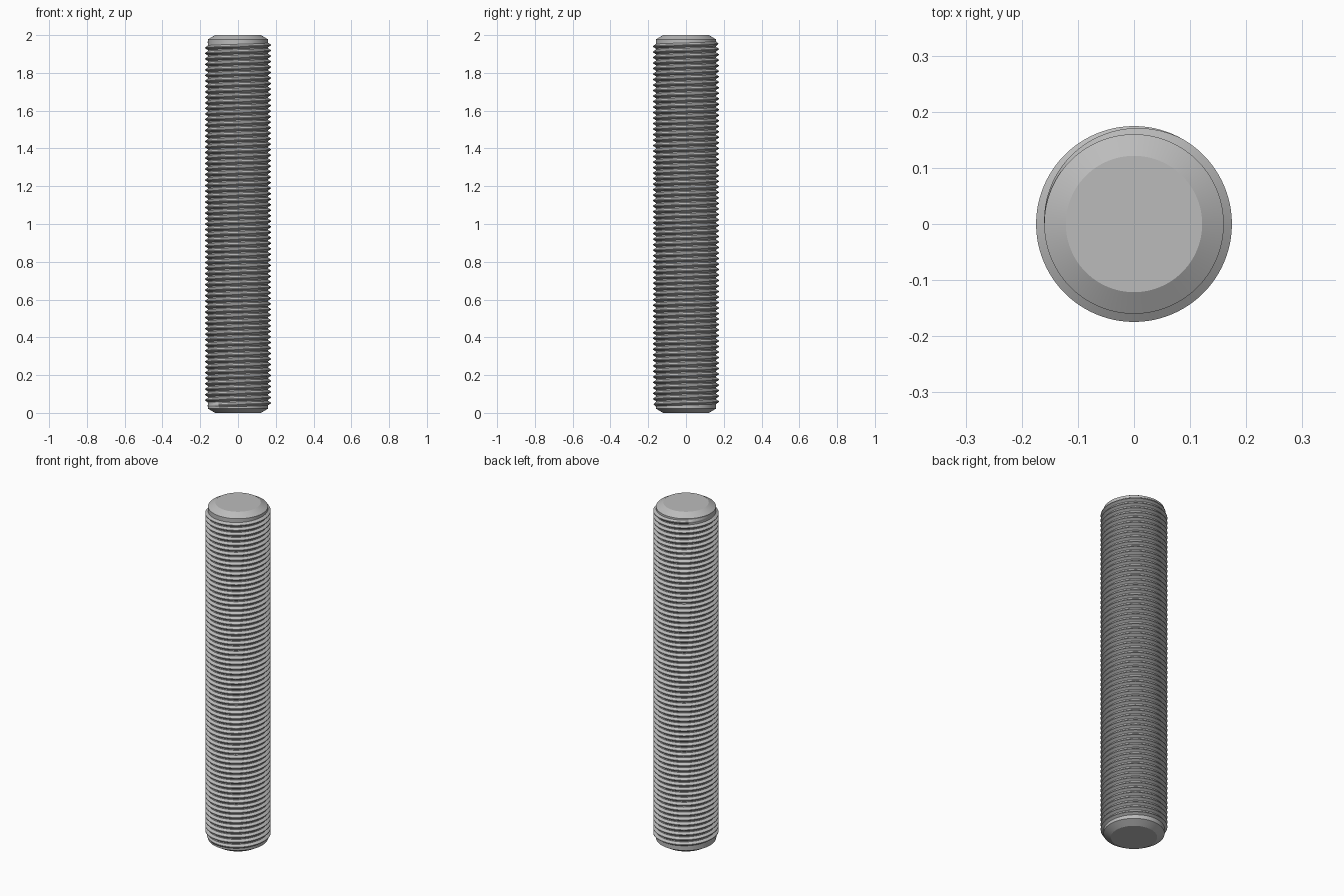
import bpy, bmesh
from math import sin, cos, pi, radians

cube = bpy.data.objects.get("Cube")
if cube:
    bpy.data.objects.remove(cube)

HEIGHT = 2.0
ROOT, CREST, END = 0.16, 0.1745, 0.1215   # core, thread tip and end face radii
CHAMFER = 0.023
SIDES = 96
TURNS = 66
START = 0.038                             # height of the first thread centre
PITCH = (HEIGHT - 2 * START) / TURNS

steel = bpy.data.materials.new("grey_steel")
steel.use_nodes = True
colour = (0.5, 0.5, 0.5, 1)
steel.diffuse_color = colour
steel.node_tree.nodes["Principled BSDF"].inputs["Base Color"].default_value = colour


def point(radius, angle, z):
    return (radius * cos(angle), radius * sin(angle), z)


def finish(name, bm, angle):
    bmesh.ops.recalc_face_normals(bm, faces=bm.faces)
    mesh = bpy.data.meshes.new(name)
    bm.to_mesh(mesh)
    bm.free()
    mesh.materials.append(steel)
    obj = bpy.data.objects.new(name, mesh)
    bpy.context.collection.objects.link(obj)
    bpy.ops.object.select_all(action="DESELECT")
    obj.select_set(True)
    bpy.context.view_layer.objects.active = obj
    bpy.ops.object.shade_smooth_by_angle(angle=radians(angle))


def bridge(bm, rows, closed):
    for a, b in zip(rows, rows[1:]):
        n = len(a)
        for i in range(n if closed else n - 1):
            j = (i + 1) % n
            bm.faces.new((a[i], a[j], b[j], b[i]))
    bm.faces.new(rows[0])
    bm.faces.new(rows[-1])


# Core with a chamfer at both ends
bm = bmesh.new()
profile = [(END, 0), (ROOT, CHAMFER), (ROOT, HEIGHT - CHAMFER), (END, HEIGHT)]
rings = [[bm.verts.new(point(r, 2 * pi * i / SIDES, z)) for i in range(SIDES)]
         for r, z in profile]
bridge(bm, rings, True)
finish("rod_core", bm, 20)

# Right-handed thread ridge, fading into the core over a third of a turn
bm = bmesh.new()
steps = TURNS * SIDES
fade = SIDES / 3
sections = []
for s in range(steps + 1):
    angle = pi + 2 * pi * s / SIDES
    z = START + PITCH * s / SIDES
    grow = min(1, s / fade, (steps - s) / fade)
    tip = ROOT + (CREST - ROOT) * max(grow, 0.02)
    base, flat = 0.42 * PITCH, 0.07 * PITCH
    outline = [(ROOT - 0.001, -base), (tip, -flat), (tip, flat), (ROOT - 0.001, base)]
    sections.append([bm.verts.new(point(r, angle, z + dz)) for r, dz in outline])
bridge(bm, sections, False)
finish("thread_ridge", bm, 30)
